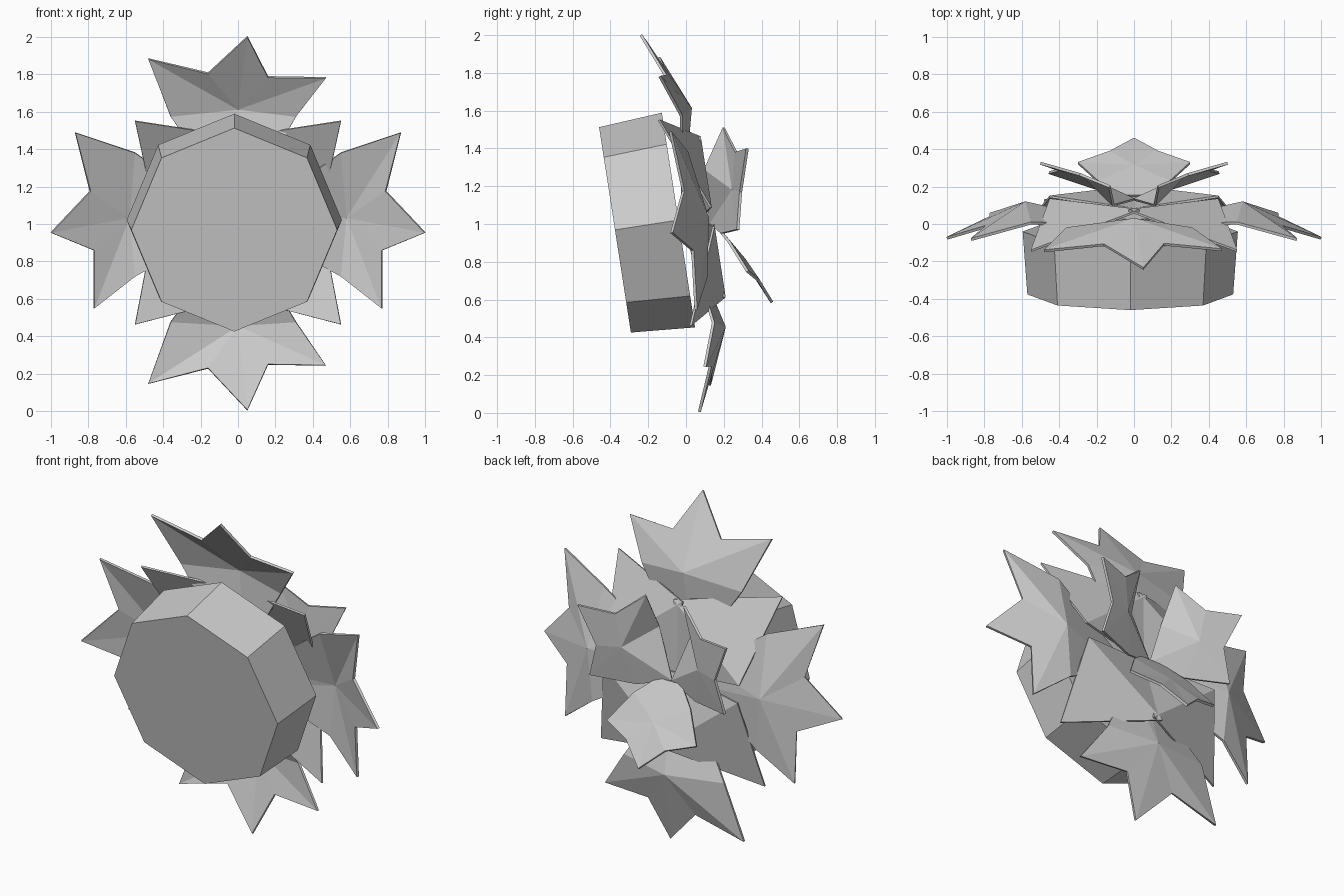
import bpy, bmesh, math
from mathutils import Matrix, Vector

if "Cube" in bpy.data.objects:
    bpy.data.objects.remove(bpy.data.objects["Cube"])

# whole head leans back by about nine degrees
LEAN = Matrix.Translation((0, 0, 1.016)) @ Matrix.Rotation(math.radians(8.8), 4, 'X')


def make_object(name, verts, faces, thickness=0):
    me = bpy.data.meshes.new(name)
    me.from_pydata([tuple(v) for v in verts], [], faces)
    bm = bmesh.new()
    bm.from_mesh(me)
    bmesh.ops.recalc_face_normals(bm, faces=bm.faces)
    bm.to_mesh(me)
    bm.free()
    ob = bpy.data.objects.new(name, me)
    bpy.context.collection.objects.link(ob)
    if thickness:
        mod = ob.modifiers.new("thickness", 'SOLIDIFY')
        mod.thickness = thickness
        mod.offset = 0
    return ob


def fan_leaf(name, centre, outline):
    """Folded leaf: triangles from a raised centre point to the outline."""
    n = len(outline)
    faces = [(0, i + 1, (i + 1) % n + 1) for i in range(n)]
    return make_object(name, [centre] + outline, faces, 0.015)


# octagonal flower disc, slightly narrower at the front
bm = bmesh.new()
bmesh.ops.create_cone(bm, cap_ends=True, segments=8, radius1=0.575,
                      radius2=0.55, depth=0.34)
me = bpy.data.meshes.new("flower_disc")
bm.to_mesh(me)
bm.free()
disc = bpy.data.objects.new("flower_disc", me)
bpy.context.collection.objects.link(disc)
disc.matrix_world = (Matrix.Translation((-0.02, -0.208, 0.995))
                     @ Matrix.Rotation(math.radians(8.8 + 90), 4, 'X'))

# outer three-pointed leaves: (outward, sideways, depth)
LOBES = [(1.0, -0.05, -0.085), (0.77, -0.16, 0.01), (0.77, -0.47, -0.02),
         (0.55, -0.31, 0.06), (0.12, -0.06, 0.0), (0.12, 0.06, 0.0),
         (0.55, 0.36, 0.06), (0.87, 0.48, -0.01), (0.79, 0.16, 0.01)]
CENTRE = (0.58, 0.0, 0.115)
SPOTS = {
    "right": lambda r, u, d: (r, d, u),
    "left": lambda r, u, d: (-r, d, u),
    "top": lambda r, u, d: (-u, d, r * 1.01),
    "bottom": lambda r, u, d: (-u, d, -r * 1.01),
}
for side, place in SPOTS.items():
    pts = [LEAN @ Vector(place(*p)) for p in [CENTRE] + LOBES]
    fan_leaf("outer_leaf_" + side, pts[0], pts[1:])

# diagonal kite leaves between the outer ones
for sx in (-1, 1):
    for sz in (-1, 1):
        kite = [(sx * 0.55, -0.06, sz * 0.55), (-sx * 0.03, 0.14, sz * 0.43),
                (0, 0.08, 0), (sx * 0.45, 0.14, sz * 0.05)]
        make_object("diagonal_leaf", [LEAN @ Vector(p) for p in kite],
                    [(0, 1, 3), (1, 2, 3)], 0.012)

# two raised back leaves, mirrored
for s, side in ((-1, "left"), (1, "right")):
    pts = [(0.26, 0.25, 1.18), (0.5, 0.325, 1.4), (0.29, 0.265, 1.38),
           (0.13, 0.2, 1.51), (0.11, 0.1, 1.29), (0.0, 0.13, 1.0),
           (0.2, 0.19, 0.95), (0.455, 0.275, 0.97), (0.40, 0.29, 1.17)]
    pts = [(s * x, y, z) for x, y, z in pts]
    fan_leaf("back_leaf_" + side, pts[0], pts[1:])

# drooping back leaf
half = [(0.13, 0.385, 0.70), (0.30, 0.325, 0.75), (0.19, 0.225, 0.91),
        (0.08, 0.15, 1.0)]
fan_leaf("back_leaf_lower", (0, 0.31, 0.81),
         [(0, 0.455, 0.585)] + half + [(-x, y, z) for x, y, z in reversed(half)])
